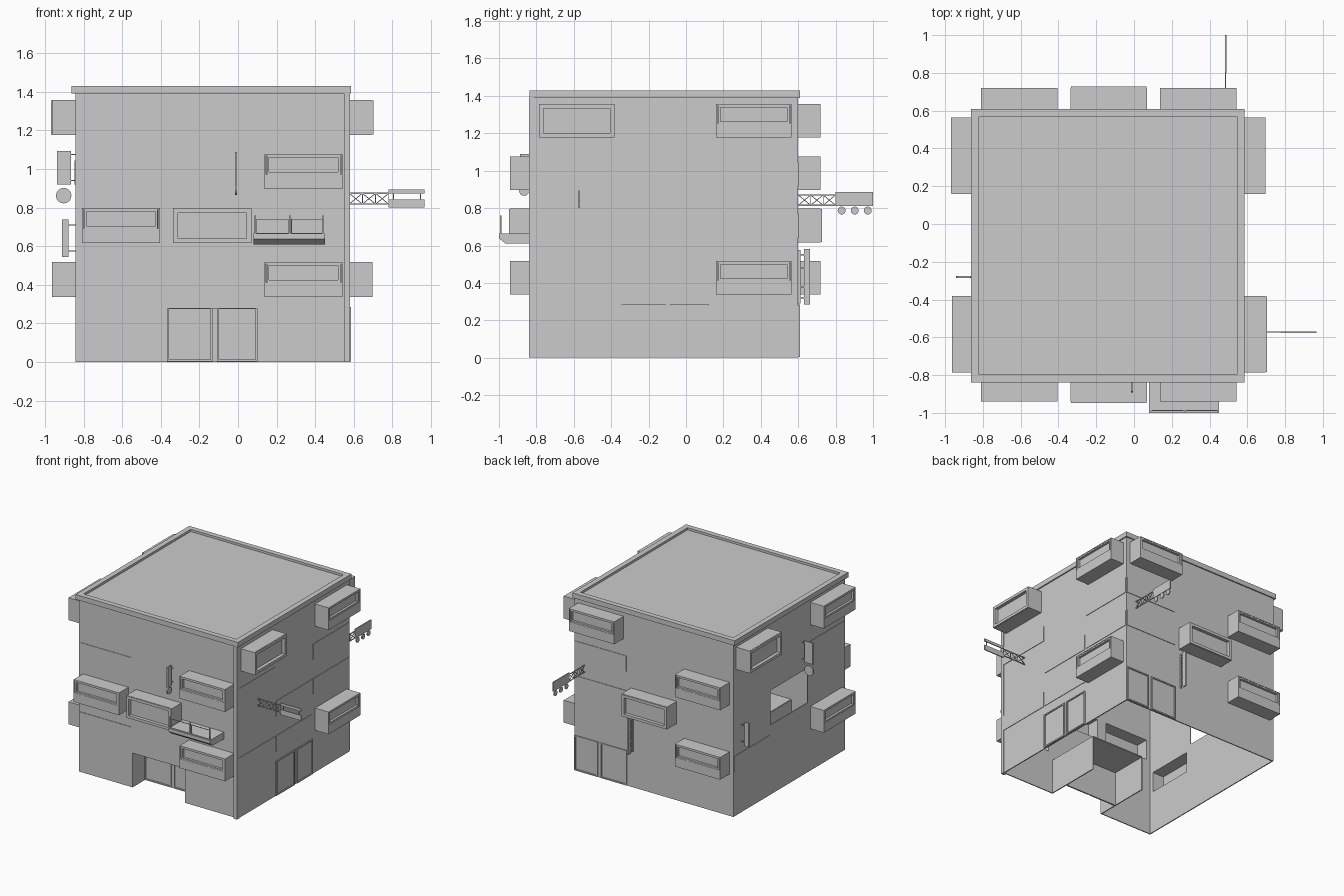
import bpy, bmesh
from mathutils import Matrix, Vector

if "Cube" in bpy.data.objects:
    bpy.data.objects.remove(bpy.data.objects["Cube"])

# Local wall frame: u along the wall, d outward from it, z up
SIDES = {
    "front": Matrix(((1, 0, 0, 0), (0, -1, 0, -.82), (0, 0, 1, 0), (0, 0, 0, 1))),
    "back": Matrix(((1, 0, 0, 0), (0, 1, 0, .60), (0, 0, 1, 0), (0, 0, 0, 1))),
    "right": Matrix(((0, 1, 0, .576), (1, 0, 0, 0), (0, 0, 1, 0), (0, 0, 0, 1))),
    "left": Matrix(((0, -1, 0, -.843), (1, 0, 0, 0), (0, 0, 1, 0), (0, 0, 0, 1))),
    "world": Matrix.Identity(4),
}
COL, ROW = .473, .28
START = {"front": -.843, "back": -.843, "right": -.82, "left": -.82}


def box(bm, u0, u1, d0, d1, z0, z1):
    m = Matrix.Translation(((u0 + u1) / 2, (d0 + d1) / 2, (z0 + z1) / 2))
    bmesh.ops.create_cube(bm, size=1, matrix=m @ Matrix.Diagonal((u1 - u0, d1 - d0, z1 - z0, 1)))


def rod(bm, a, b, t=.005):
    a, b = Vector(a), Vector(b)
    m = Matrix.Translation((a + b) / 2) @ (b - a).to_track_quat('Z', 'Y').to_matrix().to_4x4()
    bmesh.ops.create_cube(bm, size=1, matrix=m @ Matrix.Diagonal((t, t, (b - a).length, 1)))


def disc(bm, u, d, z, r, t=.008):
    m = Matrix.Translation((u, d, z)) @ Matrix.Rotation(1.5707963, 4, 'Y')
    bmesh.ops.create_cone(bm, cap_ends=True, segments=20, radius1=r, radius2=r, depth=t, matrix=m)


def finish(bm, name, side):
    bm.transform(SIDES[side])
    bmesh.ops.recalc_face_normals(bm, faces=bm.faces)
    me = bpy.data.meshes.new(name)
    bm.to_mesh(me)
    bm.free()
    ob = bpy.data.objects.new(name, me)
    bpy.context.collection.objects.link(ob)


def frame(bm, u0, u1, d0, d1, z0, z1, t):
    box(bm, u0, u1, d0, d1, z0, z0 + t)
    box(bm, u0, u1, d0, d1, z1 - t, z1)
    box(bm, u0, u0 + t, d0, d1, z0 + t, z1 - t)
    box(bm, u1 - t, u1, d0, d1, z0 + t, z1 - t)


# (column, row): bay style, "a" has a high window, "b" one large window
BAYS = {
    "front": {(0, 2): "a", (1, 2): "b", (2, 3): "a", (2, 1): "a"},
    "back": {(2, 4): "a", (0, 3): "a", (1, 2): "b", (0, 1): "a"},
    "right": {(0, 4): "b", (2, 4): "a", (2, 1): "a"},
    "left": {(2, 4): "b", (0, 4): "a", (0, 1): "a"},
}
OPEN = {("front", 1, 0), ("left", 1, 2)}
PANELS = {
    "front": [(0, 3), (0, 1)],
    "back": [(2, 2), (2, 3)],
    "right": [(2, 3), (2, 2), (0, 3), (0, 1), (1, 2), (1, 1)],
    "left": [(2, 1), (0, 3)],
}
T = .008


def bay(side, u0, z0, style):
    bm = bmesh.new()
    u1, z1 = u0 + .405, z0 + .18
    frame(bm, u0, u1, -T, .12, z0, z1, .008)
    if style == "a":
        box(bm, u0 + .008, u1 - .008, .108, .12, z0 + .008, z0 + .075)
        frame(bm, u0 + .012, u1 - .012, .10, .118, z0 + .075, z1 - .006, .012)
    else:
        frame(bm, u0 + .002, u1 - .002, .10, .127, z0 + .002, z1 - .002, .022)
    box(bm, u0 + .01, u1 - .01, .092, .098, z0 + .01, z1 - .01)
    finish(bm, side + "_bay_window", side)


# Walls made of modules, with holes behind the bays
for side in START:
    bm = bmesh.new()
    for c in range(3):
        for r in range(5):
            if (side, c, r) in OPEN:
                continue
            u0, z0 = START[side] + c * COL, r * ROW
            u1, z1 = u0 + COL, z0 + ROW
            style = BAYS[side].get((c, r))
            if style:
                a, b = u0 + .034, z0 + .057
                box(bm, u0, u1, -T, 0, z0, b)
                box(bm, u0, u1, -T, 0, b + .18, z1)
                box(bm, u0, a, -T, 0, b, b + .18)
                box(bm, a + .405, u1, -T, 0, b, b + .18)
                bay(side, a, b, style)
            else:
                box(bm, u0, u1, -T, 0, z0, z1)
    finish(bm, side + "_wall", side)
    # Flat window panels
    bm = bmesh.new()
    for c, r in PANELS[side]:
        u0, z0 = START[side] + c * COL, r * ROW
        box(bm, u0 + .008, u0 + COL - .005, 0, .004, z0 + .08, z0 + .205)
    finish(bm, side + "_flat_windows", side)


# Double doors
def doors(side, u0, d):
    bm = bmesh.new()
    box(bm, u0, u0 + COL, d - T, d, 0, .28)
    for a, b in ((.003, .238), (.262, .47)):
        frame(bm, u0 + a, u0 + b, d, d + .008, .003, .284, .01)
    finish(bm, side + "_doors", side)


doors("front", -.37, -.16)
doors("right", -.347, .001)
doors("back", .103, .001)

# Entrance alcove side walls and ceiling
bm = bmesh.new()
for u in (-.37, .103):
    box(bm, u - .004, u + .004, -COL, 0, 0, .28)
box(bm, -.37, .103, -COL, 0, .276, .284)
finish(bm, "entrance_alcove", "front")

# Roof slab, raised rim and corner post
bm = bmesh.new()
box(bm, -.83, .565, -.81, .59, 1.39, 1.412)
finish(bm, "roof_slab", "world")
bm = bmesh.new()
X0, X1, Y0, Y1, W = -.862, .586, -.838, .61, .042
box(bm, X0, X1, Y0, Y0 + W, 1.39, 1.43)
box(bm, X0, X1, Y1 - W, Y1, 1.39, 1.43)
box(bm, X0, X0 + W, Y0 + W, Y1 - W, 1.39, 1.43)
box(bm, X1 - W, X1, Y0 + W, Y1 - W, 1.39, 1.43)
finish(bm, "roof_rim", "world")
bm = bmesh.new()
box(bm, .55, .58, -.84, -.812, 0, 1.39)
finish(bm, "corner_post", "world")

# Balcony with sloped underside and railing
bm = bmesh.new()
prof = [(0, .61), (.145, .61), (.18, .638), (.18, .665), (0, .665)]
bottom = [bm.verts.new((.08, d, z)) for d, z in prof]
f = bm.faces.new(bottom)
ex = bmesh.ops.extrude_face_region(bm, geom=[f])
bmesh.ops.translate(bm, vec=(.37, 0, 0), verts=[v for v in ex["geom"] if isinstance(v, bmesh.types.BMVert)])
finish(bm, "balcony_base", "front")
bm = bmesh.new()
for u in (.09, .268, .442):
    rod(bm, (u, .17, .66), (u, .17, .76), .007)
for a, b in ((.095, .262), (.275, .442)):
    frame(bm, a, b, .166, .17, .665, .742, .004)
finish(bm, "balcony_railing", "front")


# Truss arm reaching out from a wall
def truss(side, u, length, z0, z1):
    bm = bmesh.new()
    for z in (z0, z1):
        rod(bm, (u, 0, z), (u, length, z), .006)
    n = 3
    for i in range(n):
        a, b = length * i / n, length * (i + 1) / n
        rod(bm, (u, a, z0), (u, b, z1), .004)
        rod(bm, (u, a, z1), (u, b, z0), .004)
        rod(bm, (u, b, z0), (u, b, z1), .004)
    finish(bm, side + "_truss", side)


truss("back", .485, .2, .815, .87)
truss("right", -.572, .205, .818, .874)

# Back hanging sign with three discs
bm = bmesh.new()
box(bm, .481, .489, .2, .4, .81, .886)
for d in (.232, .302, .372):
    disc(bm, .485, d, .787, .021)
finish(bm, "back_truss_sign", "back")

# Right two-strip sign
bm = bmesh.new()
box(bm, -.576, -.568, .205, .39, .80, .842)
box(bm, -.576, -.568, .205, .39, .874, .895)
for d in (.23, .37):
    rod(bm, (-.572, d, .84), (-.572, d, .876), .006)
finish(bm, "right_truss_sign", "right")


# Upright blade signs on brackets
def blade(name, side, u, d0, d1, z0, z1, arms, ball=None):
    bm = bmesh.new()
    box(bm, u - .005, u + .005, d0, d1, z0, z1)
    for z in arms:
        rod(bm, (u, 0, z), (u, d0, z), .007)
    if ball:
        disc(bm, u, ball[0], ball[1], ball[2], .01)
    finish(bm, name, side)


blade("front_blade_sign", "front", -.01, .02, .068, .925, 1.088, (.95, 1.06), (.045, .893, .027))
blade("left_round_sign", "left", -.28, .022, .095, .92, 1.093, (.94, 1.075), (.06, .862, .04))
blade("left_blade_sign", "left", .5, .034, .07, .545, .738, (.575, .71))
blade("back_blade_sign", "back", .055, .032, .064, .285, .58, (.32, .38, .48, .55))

# Wall rail behind the back blade sign
bm = bmesh.new()
box(bm, .05, .06, 0, .012, .29, .575)
finish(bm, "back_sign_rail", "back")
